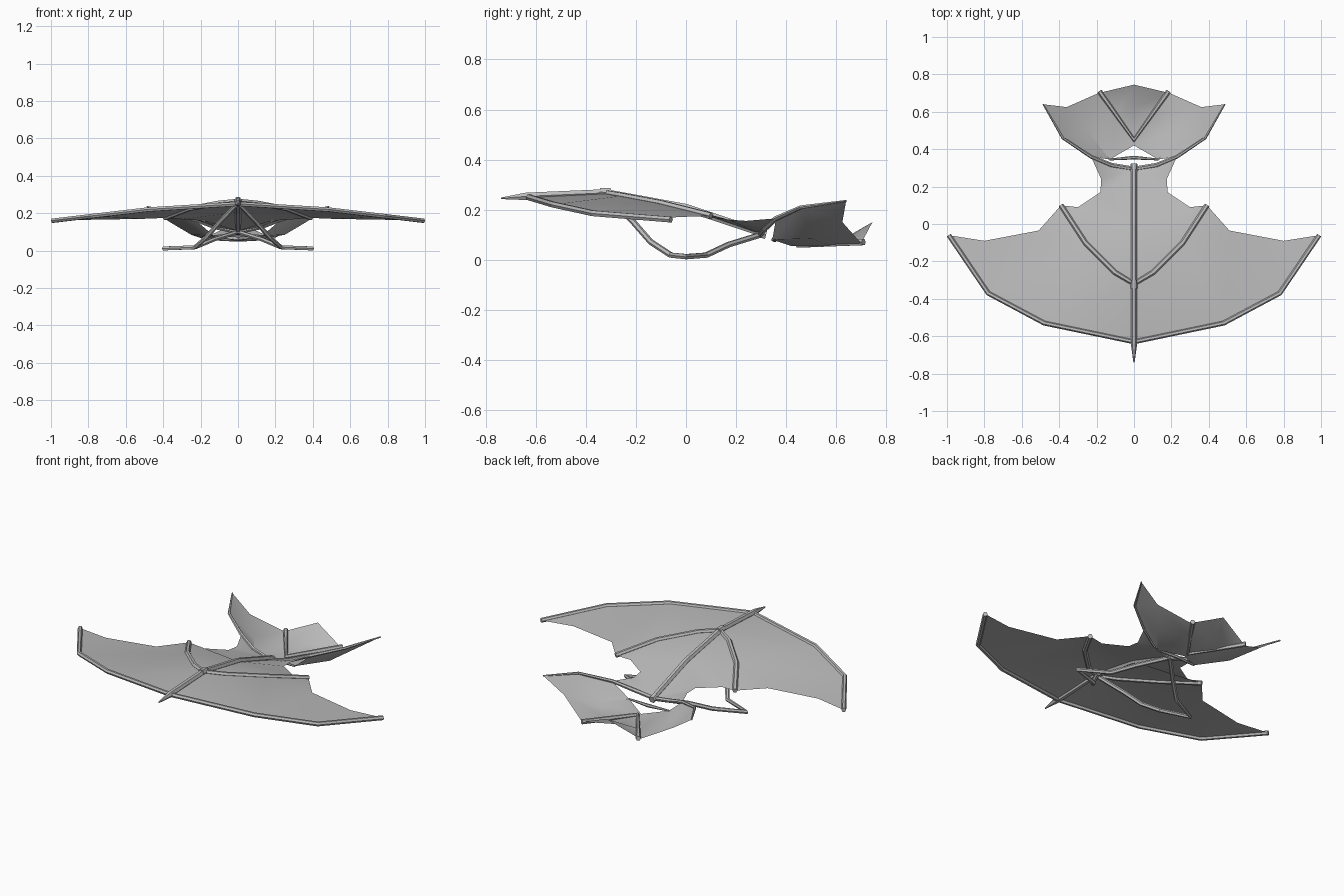
import bpy
import bmesh
from mathutils import Vector

cube = bpy.data.objects.get("Cube")
if cube:
    bpy.data.objects.remove(cube, do_unlink=True)

GREY = (0.5, 0.5, 0.5, 1)
grey = bpy.data.materials.new("plain grey")
grey.use_nodes = True
grey.diffuse_color = GREY
grey.node_tree.nodes["Principled BSDF"].inputs["Base Color"].default_value = GREY


def add(name, bm, angle=None):
    mesh = bpy.data.meshes.new(name)
    bm.normal_update()
    bm.to_mesh(mesh)
    bm.free()
    mesh.materials.append(grey)
    obj = bpy.data.objects.new(name, mesh)
    bpy.context.collection.objects.link(obj)
    if angle:
        bpy.ops.object.select_all(action="DESELECT")
        obj.select_set(True)
        bpy.context.view_layer.objects.active = obj
        bpy.ops.object.shade_smooth_by_angle(angle=angle)
    return obj


def membrane(name, points, faces):
    """Cloth sheet from a half panel, mirrored over x = 0."""
    bm = bmesh.new()
    for side in (1, -1):
        verts = [bm.verts.new((side * x, y, z)) for x, y, z in points]
        for f in faces:
            bm.faces.new([verts[i] for i in f][::side])
    bmesh.ops.remove_doubles(bm, verts=bm.verts, dist=0.0005)
    bmesh.ops.recalc_face_normals(bm, faces=bm.faces)
    if sum(f.normal.z for f in bm.faces) < 0:
        bmesh.ops.reverse_faces(bm, faces=bm.faces)
    add(name, bm, 0.6)


def spar(name, path, radius, mirrored=True, taper=None):
    """Six-sided tube along a path; mirrored paths run through x = 0."""
    pts = [Vector(p) for p in path]
    radii = list(taper or [1] * len(pts))
    if mirrored:
        pts = [Vector((-p.x, p.y, p.z)) for p in pts[:0:-1]] + pts
        radii = radii[:0:-1] + radii
    curve = bpy.data.curves.new(name, "CURVE")
    curve.dimensions = "3D"
    curve.bevel_depth = radius
    curve.bevel_resolution = 1
    curve.use_fill_caps = True
    line = curve.splines.new("POLY")
    line.points.add(len(pts) - 1)
    for point, co, r in zip(line.points, pts, radii):
        point.co = (*co, 1)
        point.radius = r
    line.use_smooth = False
    curve.materials.append(grey)
    bpy.context.collection.objects.link(bpy.data.objects.new(name, curve))


# Key points shared by cloth and frame
lead = [(0, -0.63, 0.25), (0.48, -0.53, 0.22), (0.78, -0.37, 0.185), (0.99, -0.06, 0.16)]
rib = [(0, -0.32, 0.265), (0.1, -0.26, 0.255), (0.26, -0.1, 0.225), (0.39, 0.1, 0.175)]
trail = [(0.8, -0.09, 0.165), (0.51, -0.035, 0.17)]
body = [(0, 0, 0.205), (0, 0.29, 0.105), (0.3, 0.09, 0.168), (0.18, 0.17, 0.16),
        (0.175, 0.24, 0.155), (0.23, 0.36, 0.165), (0.12, 0.31, 0.125)]

# Main wing cloth: leading 0-3, rib 4-7, trailing 8-9, body 10-16
membrane("wing_cloth", lead + rib + trail + body, [
    (0, 1, 5, 4), (1, 6, 5), (1, 2, 9, 6), (2, 8, 9), (2, 3, 8), (9, 7, 6),
    (4, 5, 10), (5, 6, 10), (6, 7, 12, 10), (10, 12, 13), (10, 13, 11),
    (13, 14, 11), (14, 16, 11), (14, 15, 16)])

# Tail cloth
tail_edge = [(0.23, 0.36, 0.165), (0.38, 0.46, 0.21), (0.485, 0.64, 0.235)]
membrane("tail_cloth", [(0, 0.42, 0.055), (0.13, 0.345, 0.08)] + tail_edge + [
    (0.36, 0.625, 0.15), (0.19, 0.7, 0.065), (0, 0.745, 0.15),
    (0.09, 0.58, 0.055), (0, 0.62, 0.07), (0.25, 0.5, 0.085)], [
    (0, 8, 9), (9, 8, 6, 7), (0, 1, 10, 8), (1, 2, 3, 10),
    (10, 3, 5), (3, 4, 5), (8, 10, 5, 6)])

# Frame tubes
spar("leading_spar", lead, 0.013)
spar("wing_rib", rib, 0.014)
spar("spine", [(0, -0.74, 0.245), (0, -0.64, 0.253), (0, -0.32, 0.267), (0, 0, 0.208),
               (0, 0.31, 0.105)], 0.017, False, [0.2, 1, 1, 1, 1])
spar("tail_spar", [(0, 0.295, 0.1), (0.12, 0.315, 0.125)] + tail_edge, 0.01,
     taper=[1.2, 1.2, 1, 0.8, 0.4])
spar("tail_fork", [(0, 0.45, 0.06), (0.185, 0.71, 0.07)], 0.014)
spar("tail_crossbar", [(0, 0.355, 0.08), (0.13, 0.345, 0.08)], 0.01, taper=[1, 0.5])
spar("spine_joint", [(0, -0.345, 0.27), (0, -0.3, 0.268)], 0.02, False)
spar("rear_joint", [(0, 0.28, 0.11), (0, 0.32, 0.1)], 0.02, False)

# Landing skid: each side loops from the spine, out to the foot, and back to the rear joint
for label, s in (("left", 1), ("right", -1)):
    loop = [(0, -0.31, 0.255), (0.1, -0.21, 0.15), (0.17, -0.14, 0.07), (0.23, -0.06, 0.018),
            (0.395, 0, 0.012), (0.23, 0.08, 0.018), (0.13, 0.17, 0.06), (0, 0.3, 0.1)]
    spar(label + "_skid", [(s * x, y, z) for x, y, z in loop], 0.012, False)
